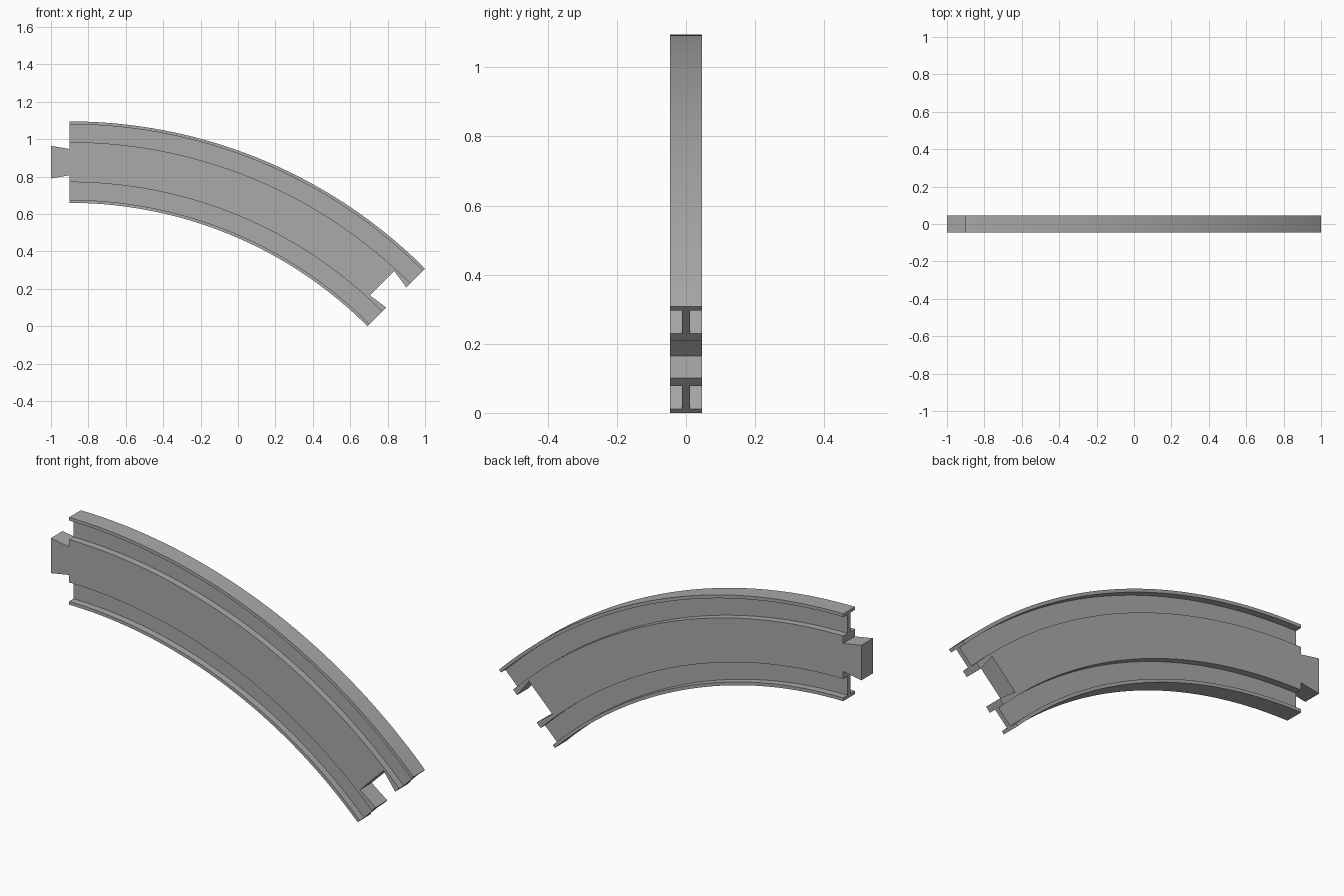
import bpy, bmesh, math
from mathutils import Vector

if "Cube" in bpy.data.objects:
    bpy.data.objects.remove(bpy.data.objects["Cube"])

# Main dimensions
R_OUT, R_IN = 2.687, 2.2515          # outer and inner radius of the bend
R_MID = (R_OUT + R_IN) / 2
CX, CZ = -0.9, -1.592                # centre of the bend
SWEEP, STEPS = math.radians(45), 48
HALF_W, WEB, LIP, CORE = 0.046, 0.011, 0.016, 0.107

grey = bpy.data.materials.new("grey_plastic")
grey.diffuse_color = (0.40, 0.40, 0.40, 1)
grey.use_nodes = True
grey.node_tree.nodes["Principled BSDF"].inputs["Base Color"].default_value = grey.diffuse_color


def on_bend(along, across, angle):
    """Point (x, z) in the frame of the bend's cross-section at an angle."""
    r = R_MID + across
    s, c = math.sin(angle), math.cos(angle)
    return CX + r * s + along * c, CZ + r * c - along * s


def make_object(name, bm):
    bmesh.ops.recalc_face_normals(bm, faces=bm.faces)
    mesh = bpy.data.meshes.new(name)
    bm.to_mesh(mesh)
    bm.free()
    mesh.materials.append(grey)
    obj = bpy.data.objects.new(name, mesh)
    bpy.context.collection.objects.link(obj)
    return obj


def plate(name, outline, half):
    """Extrude an (x, z) outline through the thickness."""
    bm = bmesh.new()
    face = bm.faces.new([bm.verts.new((x, -half, z)) for x, z in outline])
    ext = bmesh.ops.extrude_face_region(bm, geom=[face])["geom"]
    bmesh.ops.translate(bm, vec=(0, 2 * half, 0),
                        verts=[v for v in ext if isinstance(v, bmesh.types.BMVert)])
    return make_object(name, bm)


def combine(target, helper, operation):
    mod = target.modifiers.new(operation.title(), 'BOOLEAN')
    mod.operation, mod.object, mod.solver = operation, helper, 'EXACT'
    bpy.context.view_layer.objects.active = target
    bpy.ops.object.modifier_apply(modifier=mod.name)
    bpy.data.objects.remove(helper)


# Track body: flanged cross-section swept round the bend
H = (R_OUT - R_IN) / 2
quarter = [(HALF_W, H), (HALF_W, H - LIP), (WEB, H - LIP), (WEB, CORE), (HALF_W, CORE)]
right = quarter + [(y, -a) for y, a in reversed(quarter)]
section = right + [(-y, a) for y, a in reversed(right)]

bm = bmesh.new()
rings = []
for i in range(STEPS + 1):
    ring = []
    for y, a in section:
        x, z = on_bend(0, a, SWEEP * i / STEPS)
        ring.append(bm.verts.new((x, y, z)))
    rings.append(ring)
n = len(section)
for a, b in zip(rings, rings[1:]):
    for j in range(n):
        k = (j + 1) % n
        bm.faces.new((a[j], a[k], b[k], b[j]))
bm.faces.new(rings[0])
bm.faces.new(rings[-1])
track = make_object("curved_track", bm)

# Dovetail socket in the lower end
socket = [(-0.107, 0.092), (0.02, 0.073), (0.02, -0.073), (-0.107, -0.092)]
cutter = plate("socket_cutter", [on_bend(t, a, SWEEP) for t, a in socket], 0.1)
cutter.hide_render = True
combine(track, cutter, 'DIFFERENCE')

# Dovetail tab on the upper end
tab = [(-0.1, 0.0875), (0, 0.07), (0.02, 0.07), (0.02, -0.07), (0, -0.07), (-0.1, -0.0875)]
combine(track, plate("connector_tab", [on_bend(t, a, 0) for t, a in tab], HALF_W), 'UNION')

# Smooth along the bend, sharp at the corners
bpy.ops.object.select_all(action='DESELECT')
track.select_set(True)
bpy.context.view_layer.objects.active = track
bpy.ops.object.shade_smooth_by_angle(angle=math.radians(30))
